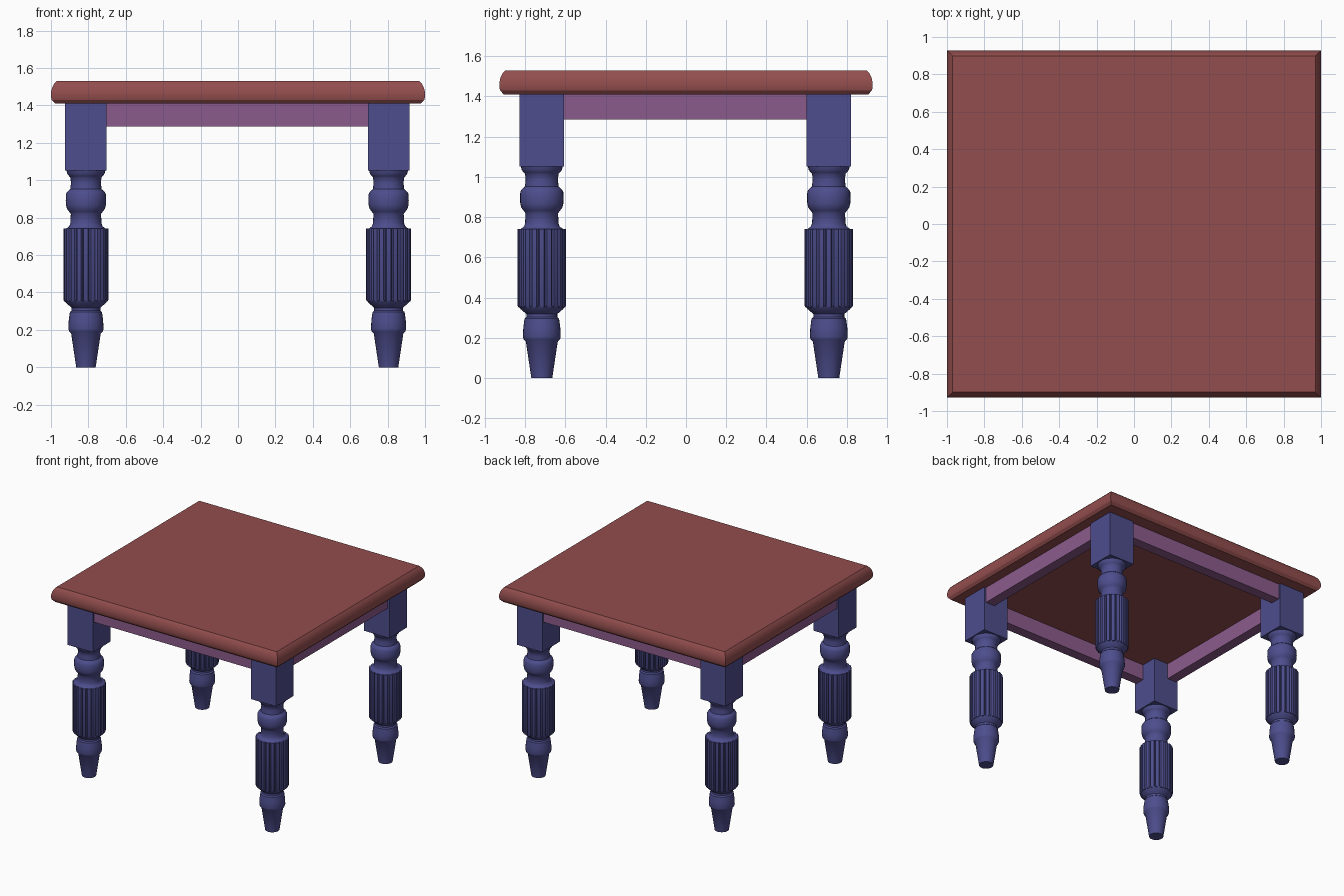
import bpy, bmesh, math

if "Cube" in bpy.data.objects:
    bpy.data.objects.remove(bpy.data.objects["Cube"])


def material(name, rgb):
    m = bpy.data.materials.new(name)
    m.diffuse_color = (*rgb, 1)
    m.use_nodes = True
    m.node_tree.nodes["Principled BSDF"].inputs["Base Color"].default_value = m.diffuse_color
    return m


RED = material("red_wood", (0.29, 0.075, 0.075))
BLUE = material("blue_wood", (0.075, 0.075, 0.27))
PURPLE = material("purple_wood", (0.26, 0.105, 0.26))


def loft(name, rings, mat, smooth=None):
    """Skin a stack of equal-length point rings and cap both ends."""
    bm = bmesh.new()
    loops = [[bm.verts.new(p) for p in ring] for ring in rings]
    n = len(loops[0])
    for a, b in zip(loops, loops[1:]):
        for i in range(n):
            j = (i + 1) % n
            bm.faces.new((a[i], a[j], b[j], b[i]))
    bm.faces.new(loops[0][::-1])
    bm.faces.new(loops[-1])
    bmesh.ops.recalc_face_normals(bm, faces=bm.faces)
    me = bpy.data.meshes.new(name)
    bm.to_mesh(me)
    bm.free()
    me.materials.append(mat)
    ob = bpy.data.objects.new(name, me)
    bpy.context.collection.objects.link(ob)
    if smooth:
        bpy.ops.object.select_all(action='DESELECT')
        ob.select_set(True)
        bpy.context.view_layer.objects.active = ob
        bpy.ops.object.shade_smooth_by_angle(angle=math.radians(smooth))
    return ob


def rect(x0, x1, y0, y1, z):
    return [(x0, y0, z), (x1, y0, z), (x1, y1, z), (x0, y1, z)]


def box(name, x0, x1, y0, y1, z0, z1, mat):
    return loft(name, [rect(x0, x1, y0, y1, z) for z in (z0, z1)], mat)


def circle(r, z, cx, cy, n=32):
    return [(cx + r * math.cos(2 * math.pi * i / n),
             cy + r * math.sin(2 * math.pi * i / n), z) for i in range(n)]


def fluted(r, z, cx, cy, depth=0.012, flutes=20):
    """Round section with narrow concave grooves."""
    pts = []
    for k in range(flutes):
        for t, d in ((0, 0), (0.33, 0), (0.62, 0), (0.72, 0.75), (0.81, 1), (0.9, 0.75)):
            a = 2 * math.pi * (k + t - 0.31) / flutes
            pts.append((cx + (r - d * depth) * math.cos(a),
                        cy + (r - d * depth) * math.sin(a), z))
    return pts


# Turned leg profiles (radius, height)
FOOT = [(0.052, 0), (0.079, 0.18), (0.09, 0.192), (0.094, 0.205), (0.092, 0.25),
        (0.086, 0.295), (0.077, 0.303), (0.077, 0.318), (0.088, 0.328),
        (0.106, 0.343), (0.116, 0.358)]
NECK = [(0.112, 0.738), (0.10, 0.745), (0.088, 0.755), (0.083, 0.77), (0.081, 0.82),
        (0.09, 0.832), (0.102, 0.848), (0.107, 0.868), (0.108, 0.89), (0.107, 0.925),
        (0.10, 0.938), (0.084, 0.952), (0.08, 0.985), (0.083, 1.015), (0.09, 1.022),
        (0.10, 1.035), (0.104, 1.054)]
LEG_X = (-0.813, 0.805)
LEG_Y = (-0.717, 0.710)
H = 0.111         # half width of the square leg block
Z_TOP = 1.41      # underside of the table top
Z_APRON = 1.286   # bottom of the aprons

# Table top with rounded edge
edge = [(0.022, 1.41), (0.004, 1.43), (0, 1.445), (0, 1.47), (0.006, 1.495),
        (0.016, 1.515), (0.03, 1.53)]
loft("table_top", [rect(-1 + i, 1 - i, -0.928 + i, 0.928 - i, z) for i, z in edge], RED, 25)

# Four legs: turned foot, fluted drum, beaded neck and square block
for sy, cy in zip(("front", "back"), LEG_Y):
    for sx, cx in zip(("left", "right"), LEG_X):
        p = f"{sy}_{sx}_leg_"
        loft(p + "foot", [circle(r, z, cx, cy) for r, z in FOOT], BLUE, 40)
        loft(p + "fluted_drum", [fluted(r, z, cx, cy) for r, z in
             ((0.116, 0.352), (0.121, 0.362), (0.121, 0.742))], BLUE, 40)
        loft(p + "neck", [circle(r, z, cx, cy) for r, z in NECK], BLUE, 40)
        box(p + "block", cx - H, cx + H, cy - H, cy + H, 1.052, Z_TOP, BLUE)

# Aprons between the leg blocks, set slightly behind their outer faces
INSET, THICK = 0.015, 0.08
for name, cy, s in (("front_apron", LEG_Y[0], -1), ("back_apron", LEG_Y[1], 1)):
    y = sorted((cy + s * (H - INSET), cy + s * (H - INSET - THICK)))
    box(name, LEG_X[0] + H, LEG_X[1] - H, *y, Z_APRON, Z_TOP, PURPLE)
for name, cx, s in (("left_apron", LEG_X[0], -1), ("right_apron", LEG_X[1], 1)):
    x = sorted((cx + s * (H - INSET), cx + s * (H - INSET - THICK)))
    box(name, *x, LEG_Y[0] + H, LEG_Y[1] - H, Z_APRON, Z_TOP, PURPLE)
